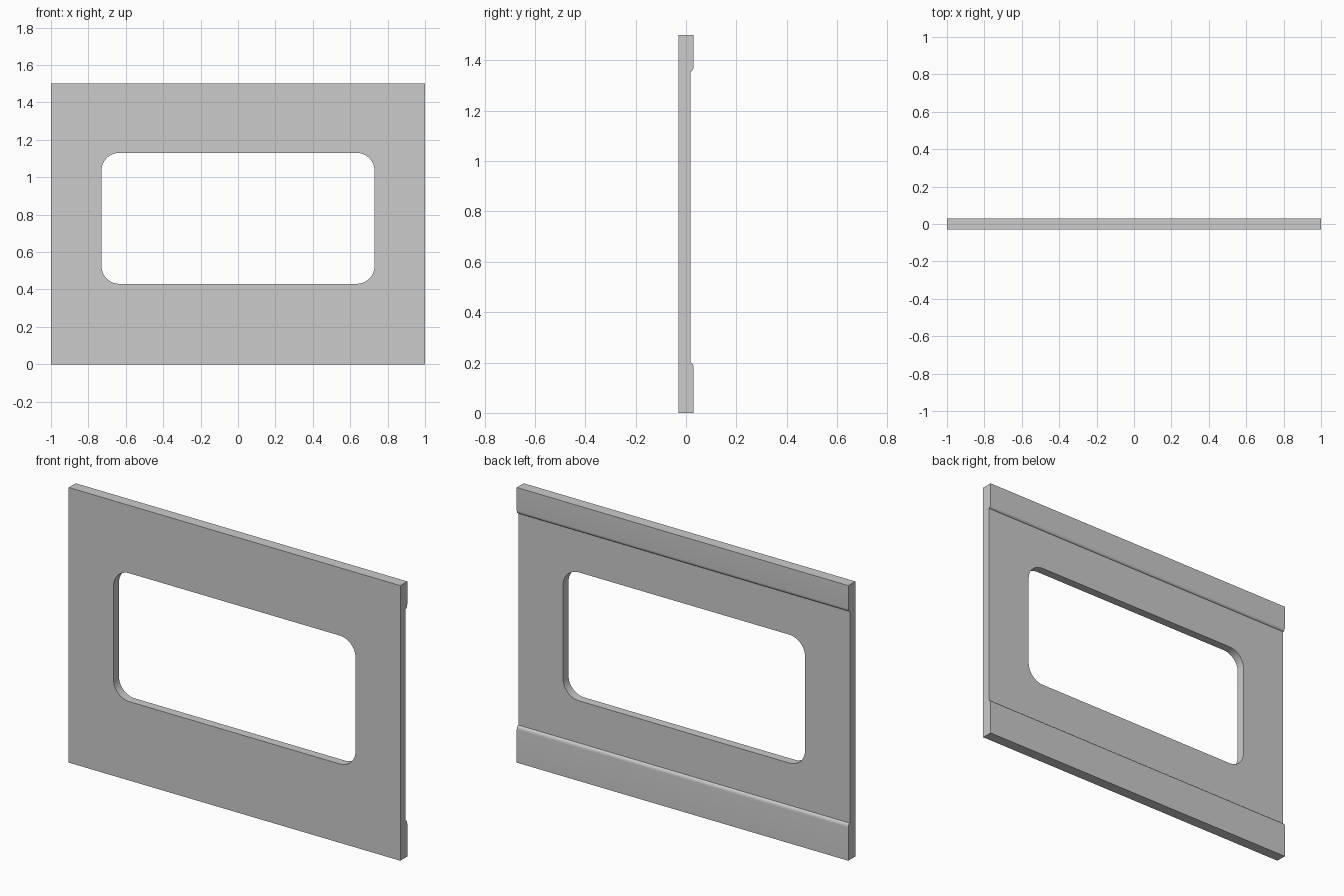
import bpy, bmesh, math
from mathutils import Vector

if "Cube" in bpy.data.objects:
    bpy.data.objects.remove(bpy.data.objects["Cube"])


def prism(name, outline, direction):
    """Extrude a closed planar outline along a direction vector."""
    bm = bmesh.new()
    face = bm.faces.new([bm.verts.new(p) for p in outline])
    result = bmesh.ops.extrude_face_region(bm, geom=[face])
    moved = [g for g in result["geom"] if isinstance(g, bmesh.types.BMVert)]
    bmesh.ops.translate(bm, verts=moved, vec=Vector(direction))
    bmesh.ops.recalc_face_normals(bm, faces=bm.faces)
    mesh = bpy.data.meshes.new(name)
    bm.to_mesh(mesh)
    bm.free()
    obj = bpy.data.objects.new(name, mesh)
    bpy.context.collection.objects.link(obj)
    return obj


def rounded_rect(x, z0, z1, r, y, steps=10):
    """Rounded rectangle in the XZ plane, centred on x = 0."""
    corners = [(x - r, z1 - r), (r - x, z1 - r), (r - x, z0 + r), (x - r, z0 + r)]
    points = []
    for q, (cx, cz) in enumerate(corners):
        for i in range(steps + 1):
            a = math.pi / 2 * (q + i / steps)
            points.append((cx + r * math.cos(a), y, cz + r * math.sin(a)))
    return points


HEIGHT, FRONT, BACK, RECESS = 1.5, -0.03, 0.03, 0.017


def lip(z_edge, side):
    """Rounded step from raised band (BACK) down to the recess."""
    points = []
    for i in range(7):
        a = math.pi / 2 * i / 6
        points.append((RECESS + (BACK - RECESS) * math.cos(a),
                       z_edge - side * 0.02 * (1 - math.sin(a))))
    return points


# wall panel: side profile with raised top and bottom bands on the back
profile = [(FRONT, 0), (BACK, 0)]
profile += lip(0.2, 1)
profile += reversed(lip(1.355, -1))
profile += [(BACK, HEIGHT), (FRONT, HEIGHT)]
panel = prism("window_wall_panel", [(-1, y, z) for y, z in profile], (2, 0, 0))

# window opening with rounded corners
cutter = prism("window_cutter", rounded_rect(0.73, 0.43, 1.13, 0.095, -0.1), (0, 0.2, 0))
cutter.hide_render = True
cut = panel.modifiers.new("window_opening", "BOOLEAN")
cut.operation = "DIFFERENCE"
cut.solver = "EXACT"
cut.object = cutter

bpy.ops.object.select_all(action="DESELECT")
panel.select_set(True)
bpy.context.view_layer.objects.active = panel
bpy.ops.object.modifier_apply(modifier=cut.name)
bpy.data.objects.remove(cutter)
bpy.ops.object.shade_smooth_by_angle(angle=math.radians(30))
